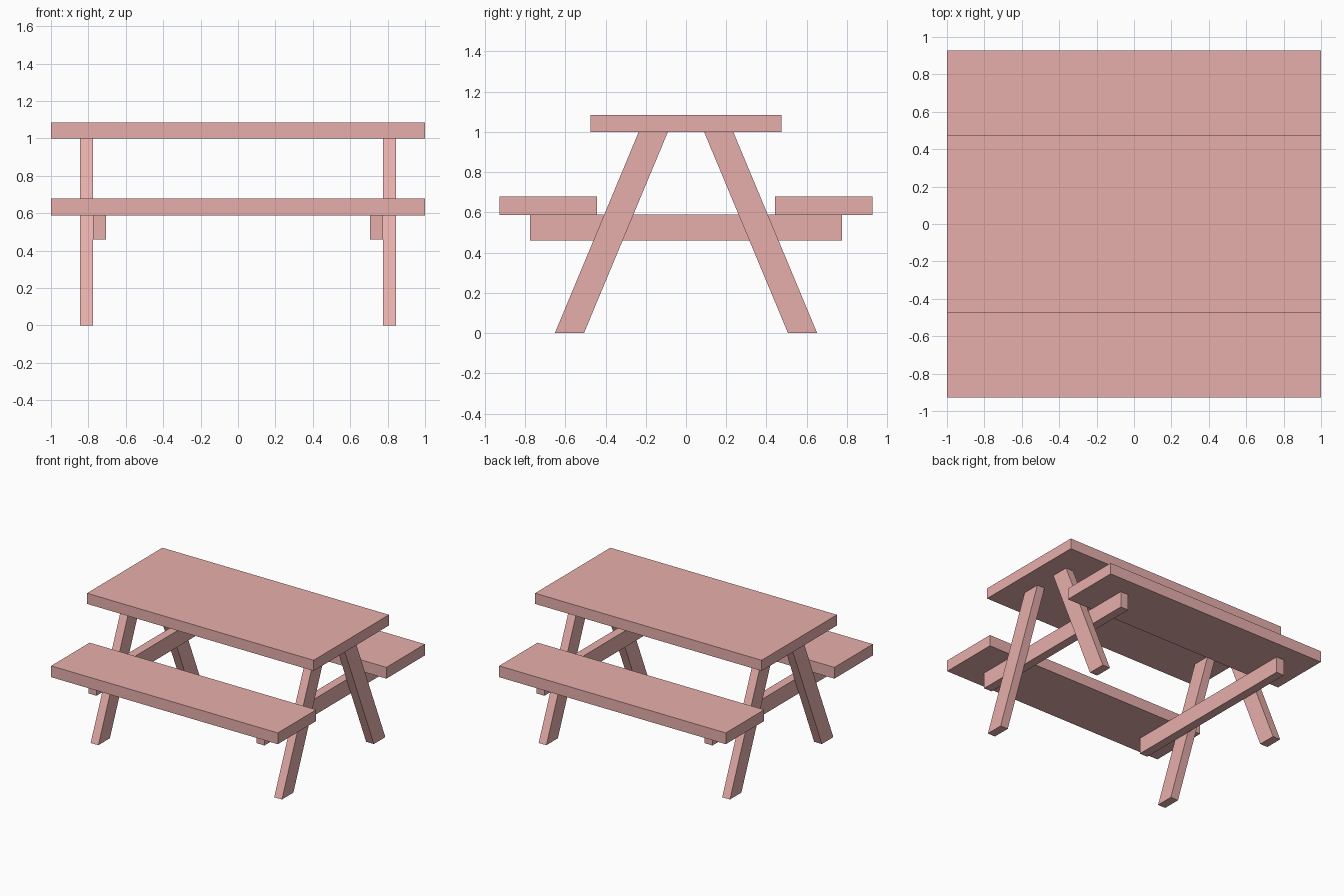
import bpy

if "Cube" in bpy.data.objects:
    bpy.data.objects.remove(bpy.data.objects["Cube"])

wood = bpy.data.materials.new("red_wood")
wood.diffuse_color = (0.8, 0.43, 0.41, 1)
wood.use_nodes = True
wood.node_tree.nodes["Principled BSDF"].inputs["Base Color"].default_value = wood.diffuse_color


def prism(name, profile, x0, x1):
    """Extrude a counter-clockwise (y, z) profile along x."""
    n = len(profile)
    verts = [(x, y, z) for x in (x0, x1) for y, z in profile]
    faces = [tuple(reversed(range(n))), tuple(range(n, 2 * n))]
    faces += [(i, (i + 1) % n, n + (i + 1) % n, n + i) for i in range(n)]
    mesh = bpy.data.meshes.new(name)
    mesh.from_pydata(verts, [], faces)
    mesh.materials.append(wood)
    obj = bpy.data.objects.new(name, mesh)
    bpy.context.collection.objects.link(obj)
    return obj


def rect(y0, y1, z0, z1):
    return [(y0, z0), (y1, z0), (y1, z1), (y0, z1)]


def mirror(obj, x=False, y=False):
    mod = obj.modifiers.new("mirror", 'MIRROR')
    mod.use_axis = (x, y, False)
    mod.use_mirror_merge = False


# Table top
prism("table_top", rect(-0.475, 0.475, 1.0, 1.085), -1, 1)

# Benches on both long sides
bench = prism("benches", rect(0.442, 0.927, 0.588, 0.678), -1, 1)
mirror(bench, y=True)

# Four slanted legs with ends cut level
legs = prism("legs", [(0.507, 0), (0.652, 0), (0.235, 1.0), (0.09, 1.0)], 0.776, 0.844)
mirror(legs, x=True, y=True)

# Cross beams carrying the benches, against the inner leg faces
beams = prism("cross_beams", rect(-0.775, 0.775, 0.46, 0.59), 0.706, 0.776)
mirror(beams, x=True)
